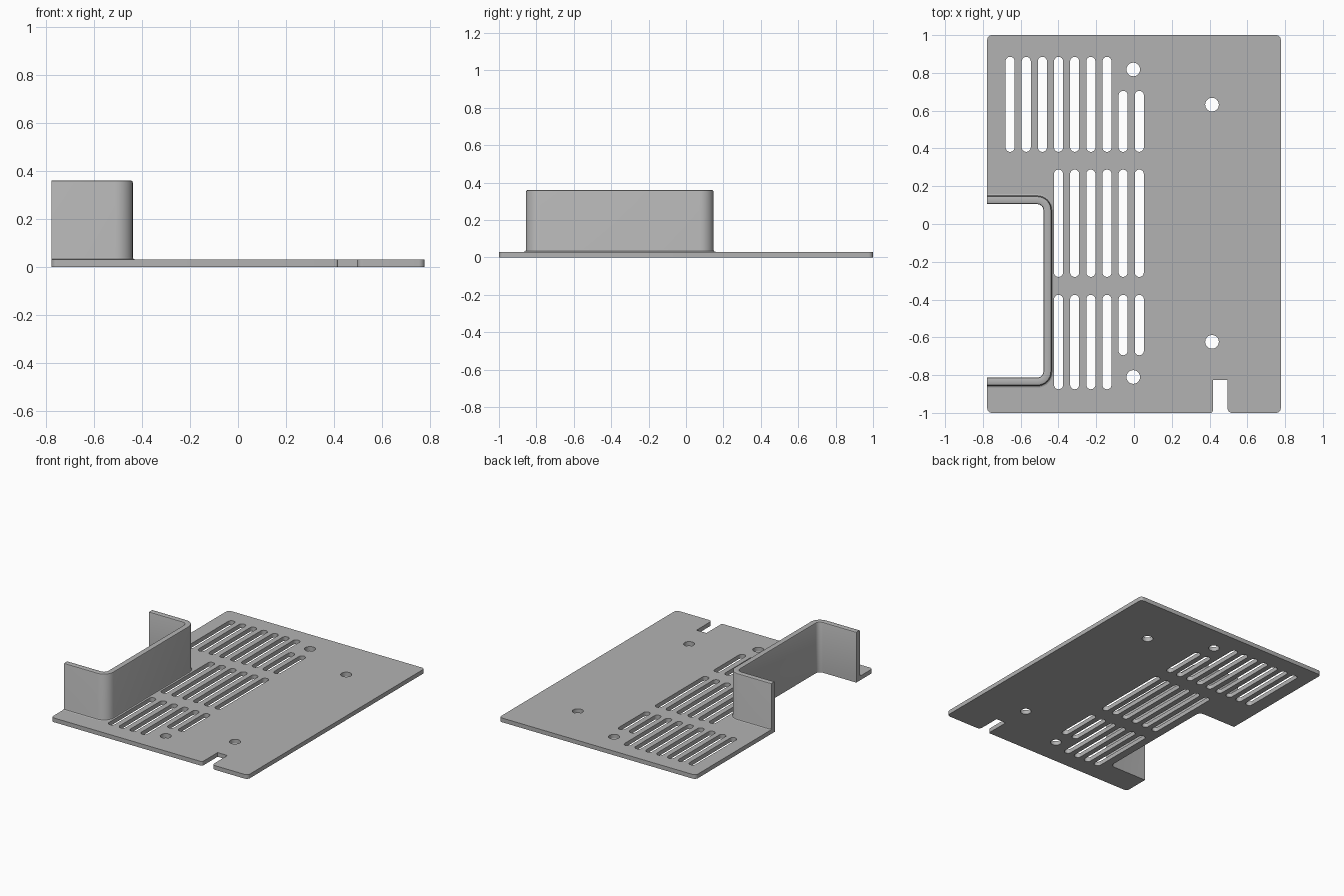
import bpy, bmesh, math
from mathutils import Vector

cube = bpy.data.objects.get("Cube")
if cube:
    bpy.data.objects.remove(cube, do_unlink=True)

HALF_W, THICK, HEIGHT = 0.777, 0.03, 0.36
STEPS = 8

grey = bpy.data.materials.new("plain_grey")
grey.use_nodes = True
colour = (0.45, 0.45, 0.45, 1)
grey.diffuse_color = colour
grey.node_tree.nodes["Principled BSDF"].inputs["Base Color"].default_value = colour


def rounded(corners):
    """Polyline of right-angled corners (x, y, radius) with arcs."""
    out = []
    pts = [Vector(c[:2]) for c in corners]
    for i, (p, c) in enumerate(zip(pts, corners)):
        r = c[2]
        if r == 0:
            out.append(p)
            continue
        u = (pts[i - 1] - p).normalized()
        v = (pts[(i + 1) % len(pts)] - p).normalized()
        centre = p + r * (u + v)
        for k in range(STEPS + 1):
            t = math.pi / 2 * k / STEPS
            out.append(centre - r * (v * math.cos(t) + u * math.sin(t)))
    return out


def box_hole(x, y0, y1, half):
    """Round-ended slot; a circle when as long as it is wide."""
    r = half * 0.998
    return rounded([(x - half, y0, r), (x - half, y1, r),
                    (x + half, y1, r), (x + half, y0, r)])


def recess(d=0.0):
    """U-shaped recess line, pushed outward by d."""
    r, x, top, low = 0.032 + d, -0.48 + d, 0.105 + d, -0.813 - d
    return rounded([(-HALF_W, top, 0), (x, top, r), (x, low, r), (-HALF_W, low, 0)])


def finish(name, bm):
    bmesh.ops.remove_doubles(bm, verts=bm.verts, dist=1e-5)
    bmesh.ops.recalc_face_normals(bm, faces=bm.faces)
    mesh = bpy.data.meshes.new(name)
    bm.to_mesh(mesh)
    bm.free()
    mesh.materials.append(grey)
    obj = bpy.data.objects.new(name, mesh)
    bpy.context.collection.objects.link(obj)
    bpy.ops.object.select_all(action='DESELECT')
    obj.select_set(True)
    bpy.context.view_layer.objects.active = obj
    bpy.ops.object.shade_smooth_by_angle(angle=math.radians(35))


# Plate outline with the front notch and side recess
R = 0.025
outline = rounded([(-HALF_W, -1, R), (0.417, -1, 0.012), (0.417, -0.826, 0),
                   (0.495, -0.826, 0), (0.495, -1, R), (HALF_W, -1, R),
                   (HALF_W, 1, R), (-HALF_W, 1, R)])
outline += recess()
loops = [outline]

# Vent slots in three rows
for i in range(9):
    x = -0.656 + 0.0855 * i
    end = 0.705 if i > 6 else 0.885
    loops.append(box_hole(x, 0.382, end, 0.024))
    if i > 2:
        loops.append(box_hole(x, -0.28, 0.288, 0.024))
        loops.append(box_hole(x, 0.01 - end, -0.375, 0.024))

# Screw holes
for x, y in ((-0.004, 0.818), (-0.004, -0.81), (0.413, 0.632), (0.413, -0.624)):
    loops.append(box_hole(x, y - 0.036, y + 0.036, 0.036))

# Filled flat curve gives the plate with all its openings
curve = bpy.data.curves.new("plate_outline", 'CURVE')
curve.dimensions = '2D'
curve.fill_mode = 'BOTH'
curve.extrude = THICK / 2
for loop in loops:
    spline = curve.splines.new('POLY')
    spline.points.add(len(loop) - 1)
    spline.use_cyclic_u = True
    for point, co in zip(spline.points, loop):
        point.co = (co.x, co.y, 0, 1)
helper = bpy.data.objects.new("plate_outline", curve)
bpy.context.collection.objects.link(helper)
bpy.context.view_layer.update()
flat = bpy.data.meshes.new_from_object(helper.evaluated_get(bpy.context.evaluated_depsgraph_get()))
bm = bmesh.new()
bm.from_mesh(flat)
bmesh.ops.translate(bm, verts=bm.verts, vec=(0, 0, THICK / 2))
bpy.data.objects.remove(helper, do_unlink=True)
bpy.data.meshes.remove(flat)
finish("base_plate", bm)

# Guard wall: section (outward offset, height) swept along the recess
W, B = 0.042, 0.008
section = [(0, THICK), (0, HEIGHT - B), (B * 0.3, HEIGHT - B * 0.3), (B, HEIGHT),
           (W - B, HEIGHT), (W - B * 0.3, HEIGHT - B * 0.3), (W, HEIGHT - B),
           (W, THICK + 0.011), (W + 0.003, THICK + 0.003), (W + 0.011, THICK)]
bm = bmesh.new()
rows = [[bm.verts.new((p.x, p.y, z)) for p in recess(d)] for d, z in section]
for a, b in zip(rows, rows[1:]):
    for i in range(len(a) - 1):
        bm.faces.new((a[i], a[i + 1], b[i + 1], b[i]))
for end in (0, -1):
    bm.faces.new([row[end] for row in rows])
finish("guard_wall", bm)
